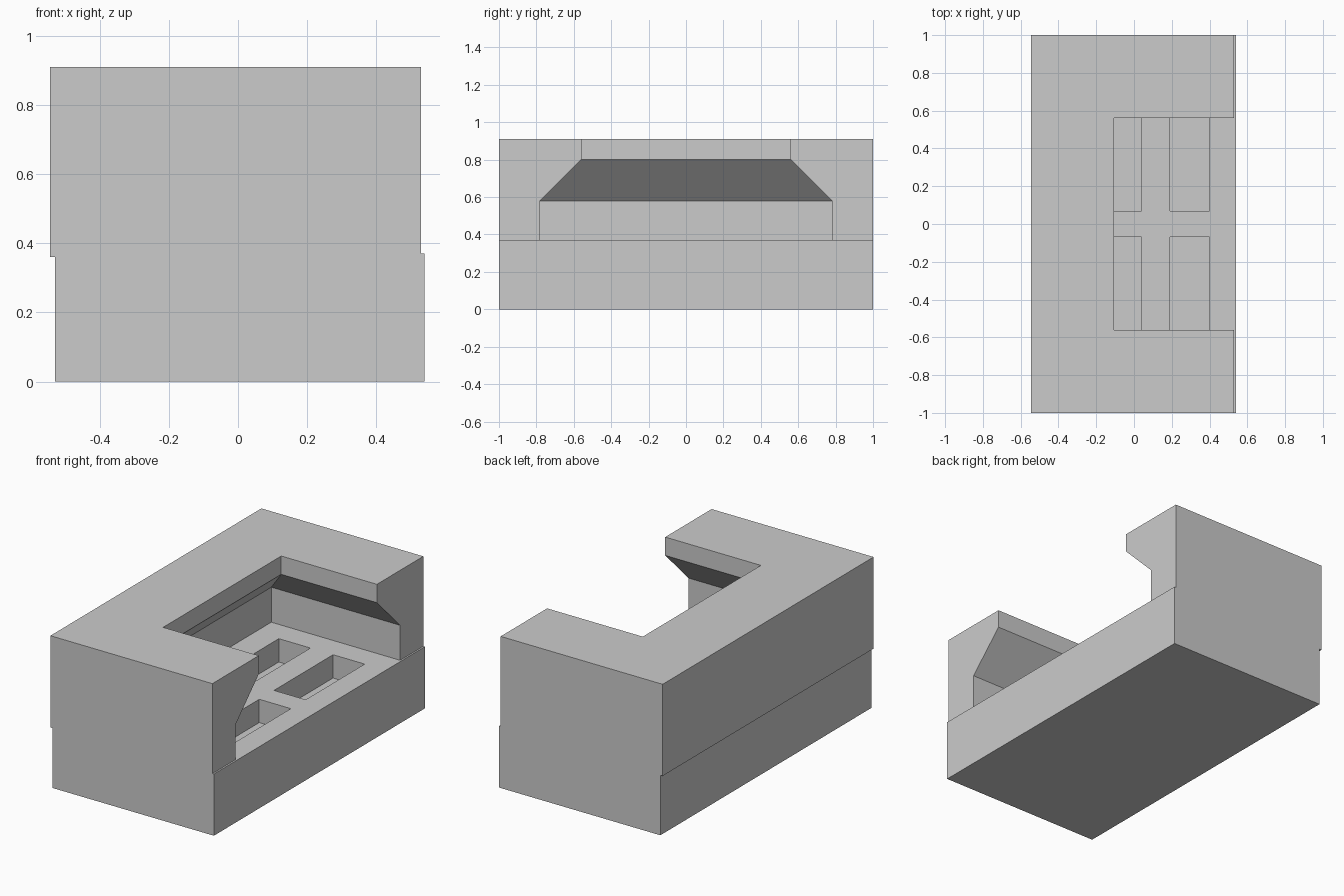
import bpy

cube = bpy.data.objects.get("Cube")
if cube:
    bpy.data.objects.remove(cube, do_unlink=True)

grey = bpy.data.materials.new("plain grey")
grey.use_nodes = True
grey.diffuse_color = (0.6, 0.6, 0.6, 1)
grey.node_tree.nodes["Principled BSDF"].inputs["Base Color"].default_value = (0.6, 0.6, 0.6, 1)


def loft(name, rings):
    """Closed solid through a stack of matching rings of points."""
    n = len(rings[0])
    verts = [p for ring in rings for p in ring]
    last = (len(rings) - 1) * n
    faces = [list(range(n))[::-1], list(range(last, last + n))]
    for r in range(len(rings) - 1):
        for i in range(n):
            j = (i + 1) % n
            faces.append([r * n + i, r * n + j, (r + 1) * n + j, (r + 1) * n + i])
    mesh = bpy.data.meshes.new(name)
    mesh.from_pydata(verts, [], faces)
    mesh.materials.append(grey)
    obj = bpy.data.objects.new(name, mesh)
    bpy.context.scene.collection.objects.link(obj)
    return obj


def rect(x0, x1, y0, y1, z):
    return [(x0, y0, z), (x1, y0, z), (x1, y1, z), (x0, y1, z)]


def cut(target, cutter):
    cutter.hide_render = True
    mod = target.modifiers.new("cut", "BOOLEAN")
    mod.operation = "DIFFERENCE"
    mod.solver = "EXACT"
    mod.object = cutter
    bpy.context.view_layer.objects.active = target
    bpy.ops.object.modifier_apply(modifier=mod.name)
    bpy.data.objects.remove(cutter, do_unlink=True)


# Housing: stepped cross-section, the upper block shifted slightly on the base
profile = [(-0.53, 0), (-0.53, 0.36), (-0.545, 0.36), (-0.545, 0.91),
           (0.53, 0.91), (0.53, 0.37), (0.54, 0.37), (0.54, 0)]
housing = loft("housing", [[(x, y, z) for x, z in profile] for y in (-1, 1)])

# Cavity: wide below, sloping in to a narrower top opening, open on one side
levels = [(0.37, -0.325, 0.78), (0.58, -0.325, 0.78),
          (0.80, -0.105, 0.56), (1.0, -0.105, 0.56)]
cut(housing, loft("cavity_cutter", [rect(x, 0.8, -y, y, z) for z, x, y in levels]))

# Four pockets sunk in the cavity floor
for x0, x1 in ((-0.17, 0.04), (0.19, 0.40)):
    for y0, y1 in ((-0.63, -0.07), (0.07, 0.63)):
        cut(housing, loft("pocket_cutter", [rect(x0, x1, y0, y1, z) for z in (0.23, 0.45)]))
